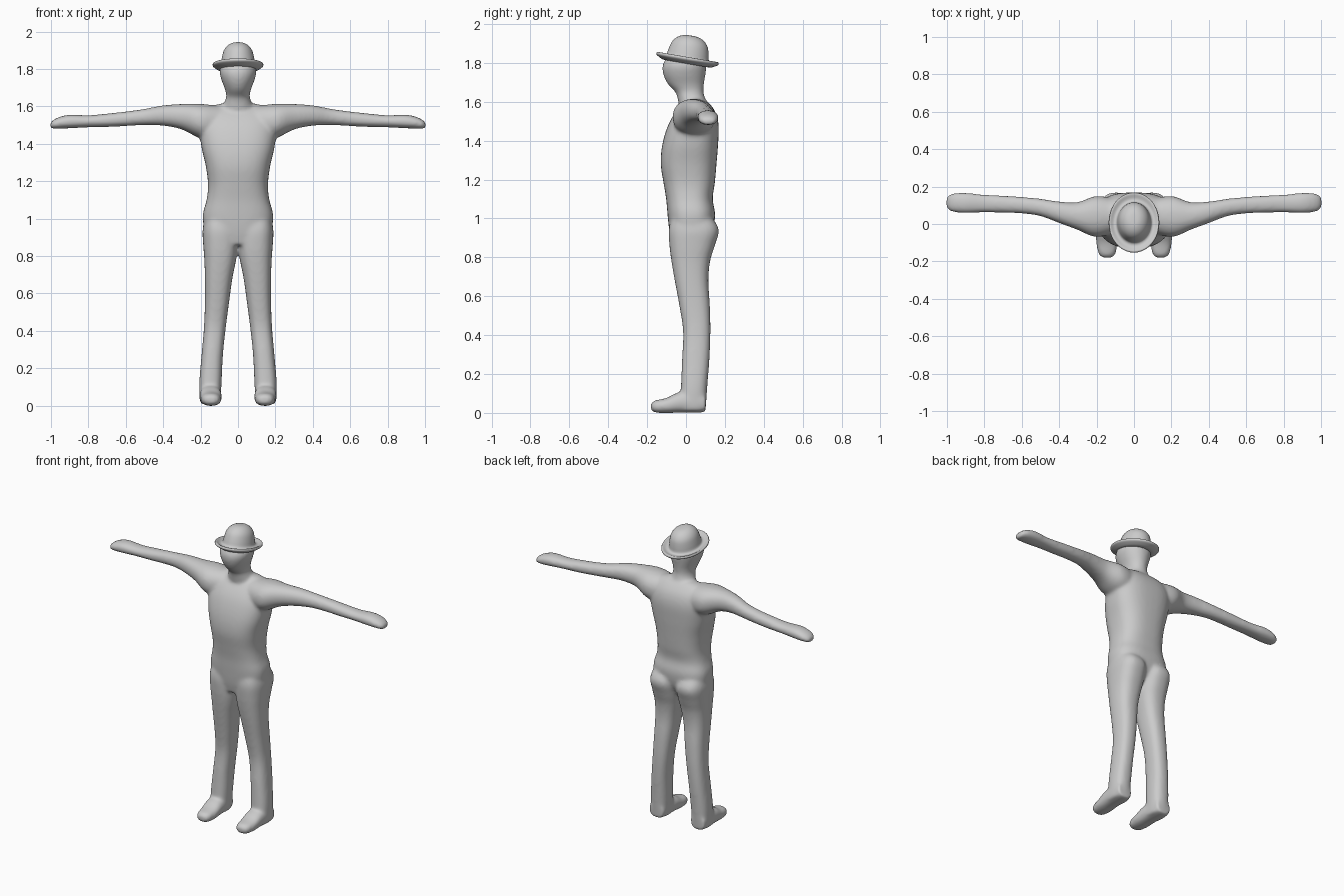
import bpy, bmesh, math
from mathutils import Matrix

AXES = {"x": (0, 1, 2), "y": (1, 0, 2), "z": (2, 0, 1)}


def spline(rings, steps):
    """Catmull-Rom interpolation between cross-sections."""
    out = []
    for i in range(len(rings) - 1):
        p0, p1 = rings[max(i - 1, 0)], rings[i]
        p2, p3 = rings[i + 1], rings[min(i + 2, len(rings) - 1)]
        for k in range(steps):
            t = k / steps
            out.append([0.5 * (2 * b + (c - a) * t + (2 * a - 5 * b + 4 * c - d) * t * t
                               + (3 * b - a - 3 * c + d) * t ** 3)
                        for a, b, c, d in zip(p0, p1, p2, p3)])
    return out + [list(rings[-1])]


def loft(bm, axis, rings, power=2.0, side=1, segments=40, steps=4):
    """Skin rounded sections (position, a_min, a_max, b_min, b_max) along an axis."""
    loops = []
    for t, a0, a1, b0, b1 in spline(rings, steps):
        loop = []
        for k in range(segments):
            ang = 2 * math.pi * k / segments
            c, s = math.cos(ang), math.sin(ang)
            co = [0, 0, 0]
            i, j, l = AXES[axis]
            co[i] = t
            co[j] = (a0 + a1) / 2 + (a1 - a0) / 2 * math.copysign(abs(c) ** (2 / power), c)
            co[l] = (b0 + b1) / 2 + (b1 - b0) / 2 * math.copysign(abs(s) ** (2 / power), s)
            co[0] *= side
            loop.append(bm.verts.new(co))
        loops.append(loop)
    faces = [bm.faces.new(loops[0]), bm.faces.new(loops[-1])]
    for p, q in zip(loops, loops[1:]):
        for k in range(segments):
            n = (k + 1) % segments
            faces.append(bm.faces.new((p[k], p[n], q[n], q[k])))
    bmesh.ops.recalc_face_normals(bm, faces=faces)


def make_object(name, bm):
    mesh = bpy.data.meshes.new(name)
    bm.to_mesh(mesh)
    bm.free()
    mesh.shade_smooth()
    ob = bpy.data.objects.new(name, mesh)
    bpy.context.collection.objects.link(ob)
    return ob


def centred(rows):
    return [(z, -w, w, y0, y1) for z, w, y0, y1 in rows]


body = bmesh.new()

# torso: hips to shoulders
loft(body, "z", centred([
    (0.86, 0.12, -0.07, 0.09), (0.93, 0.175, -0.085, 0.135), (1.02, 0.188, -0.095, 0.150),
    (1.10, 0.168, -0.102, 0.137), (1.18, 0.160, -0.115, 0.148), (1.28, 0.172, -0.130, 0.157),
    (1.38, 0.195, -0.122, 0.165), (1.48, 0.205, -0.092, 0.168), (1.55, 0.190, -0.050, 0.150),
    (1.60, 0.140, 0.000, 0.112), (1.615, 0.09, 0.025, 0.085)]), 2.6)

# neck and head
loft(body, "z", centred([
    (1.54, 0.085, -0.03, 0.11), (1.61, 0.076, -0.042, 0.10), (1.65, 0.063, -0.055, 0.09),
    (1.69, 0.069, -0.093, 0.092), (1.74, 0.088, -0.117, 0.100), (1.79, 0.099, -0.120, 0.105),
    (1.84, 0.080, -0.09, 0.09), (1.87, 0.05, -0.05, 0.05)]), 2.1)

for side in (1, -1):
    # arm and mitten hand
    loft(body, "x", [
        (0.08, -0.04, 0.13, 1.42, 1.600), (0.20, -0.070, 0.150, 1.43, 1.614),
        (0.30, -0.032, 0.117, 1.477, 1.613), (0.40, 0.005, 0.120, 1.497, 1.606),
        (0.50, 0.042, 0.135, 1.500, 1.587), (0.60, 0.056, 0.145, 1.495, 1.573),
        (0.70, 0.060, 0.152, 1.490, 1.562), (0.80, 0.062, 0.157, 1.488, 1.553),
        (0.90, 0.058, 0.167, 1.483, 1.556), (0.96, 0.063, 0.165, 1.481, 1.542),
        (0.99, 0.072, 0.155, 1.481, 1.526), (1.004, 0.09, 0.14, 1.485, 1.512)], 2.2, side)
    # trouser leg
    loft(body, "z", [
        (1.04, 0.03, 0.16, -0.06, 0.10), (0.95, 0.003, 0.188, -0.088, 0.168),
        (0.86, 0.000, 0.186, -0.085, 0.148), (0.78, 0.010, 0.180, -0.075, 0.124),
        (0.68, 0.030, 0.177, -0.058, 0.115), (0.55, 0.048, 0.177, -0.034, 0.123),
        (0.42, 0.065, 0.182, -0.015, 0.126), (0.28, 0.080, 0.194, -0.020, 0.121),
        (0.14, 0.087, 0.206, -0.026, 0.110), (0.05, 0.092, 0.206, -0.03, 0.104),
        (0.01, 0.097, 0.203, -0.03, 0.100)], 2.5, side)
    # shoe
    loft(body, "y", [
        (-0.180, 0.118, 0.168, 0.014, 0.050), (-0.160, 0.098, 0.190, 0.002, 0.064),
        (-0.10, 0.088, 0.202, -0.001, 0.077), (-0.04, 0.088, 0.206, 0.001, 0.105),
        (0.05, 0.094, 0.206, 0.001, 0.11), (0.10, 0.100, 0.202, 0.002, 0.10)], 2.4, side)

# fuse the body parts into one soft skin
figure = make_object("body", body)
remesh = figure.modifiers.new("fuse", "REMESH")
remesh.mode = "VOXEL"
remesh.voxel_size = 0.009
remesh.use_smooth_shade = True
soften = figure.modifiers.new("soften", "SMOOTH")
soften.factor = 0.5
soften.iterations = 14

# bowler hat: brim underside, curled edge, then domed crown
hat_bm = bmesh.new()
profile = [(-0.012, 0.07), (-0.016, 0.10), (-0.004, 0.124), (0.006, 0.135), (0.016, 0.134),
           (0.018, 0.127), (0.008, 0.108), (0.014, 0.093), (0.045, 0.087), (0.085, 0.077),
           (0.112, 0.058), (0.127, 0.032), (0.130, 0.004)]
loft(hat_bm, "z", [(z, -r, r, -1.2 * r, 1.2 * r) for z, r in profile], 2.0, steps=3)
bmesh.ops.transform(hat_bm, verts=hat_bm.verts,
                    matrix=Matrix.Translation((0, 0.006, 1.812)) @ Matrix.Rotation(-0.17, 4, "X"))
make_object("hat", hat_bm)
